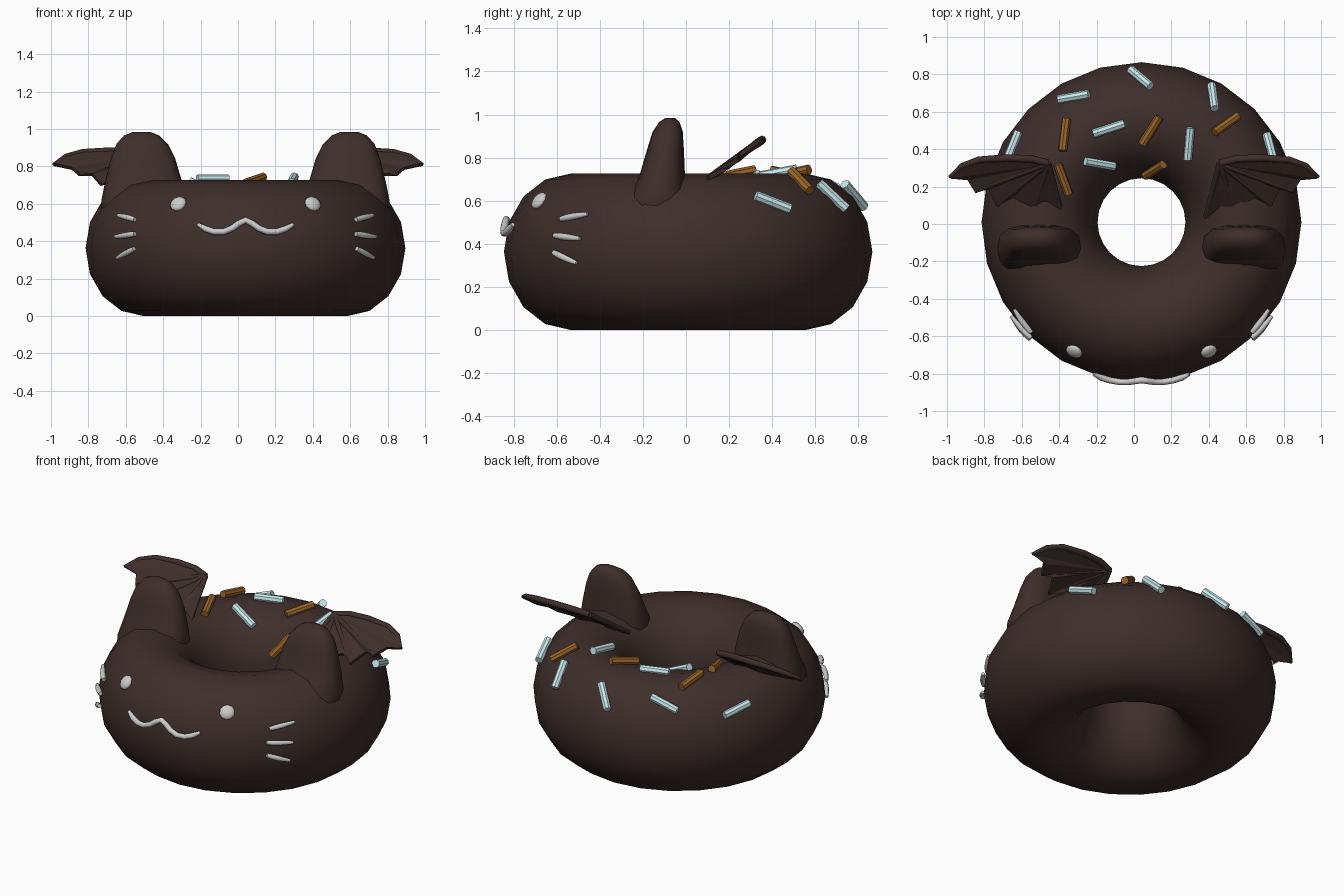
import bpy, bmesh, math
from mathutils import Vector, Matrix

if "Cube" in bpy.data.objects:
    bpy.data.objects.remove(bpy.data.objects["Cube"])

CX, CY, CZ = 0.04, 0.01, 0.363       # ring centre
RM, A, B = 0.545, 0.31, 0.363        # ring radius, section half width and height


def material(name, rgb):
    m = bpy.data.materials.new(name)
    m.diffuse_color = (*rgb, 1)
    m.use_nodes = True
    m.node_tree.nodes["Principled BSDF"].inputs["Base Color"].default_value = m.diffuse_color
    return m


CHOC = material("chocolate", (0.048, 0.027, 0.024))
WHITE = material("icing", (0.8, 0.8, 0.78))
PALE = material("pale_blue", (0.58, 0.82, 0.84))
ORANGE = material("orange", (0.32, 0.13, 0.022))


def finish(name, bm, mat, smooth=True):
    bmesh.ops.recalc_face_normals(bm, faces=bm.faces)
    me = bpy.data.meshes.new(name)
    bm.to_mesh(me)
    bm.free()
    for p in me.polygons:
        p.use_smooth = smooth
    me.materials.append(mat)
    ob = bpy.data.objects.new(name, me)
    bpy.context.collection.objects.link(ob)
    return ob


def bridge(bm, r0, r1):
    n = len(r0)
    for i in range(n):
        bm.faces.new((r0[i], r0[(i + 1) % n], r1[(i + 1) % n], r1[i]))


def tube(name, pts, radius, mat, radii=None):
    cu = bpy.data.curves.new(name, 'CURVE')
    cu.dimensions = '3D'
    cu.bevel_depth = radius
    cu.bevel_resolution = 2
    cu.use_fill_caps = True
    sp = cu.splines.new('POLY')
    sp.points.add(len(pts) - 1)
    for i, p in enumerate(pts):
        sp.points[i].co = (*p, 1)
        sp.points[i].radius = radii[i] if radii else 1
    cu.materials.append(mat)
    ob = bpy.data.objects.new(name, cu)
    bpy.context.collection.objects.link(ob)


def normal_at(p):
    d = Vector((p.x - CX, p.y - CY, 0))
    out = d.normalized() * (d.length - RM) / A ** 2
    return Vector((out.x, out.y, (p.z - CZ) / B ** 2)).normalized()


def on_front(x, z, lift=0.0):
    r = RM + A * math.sqrt(1 - ((z - CZ) / B) ** 2)
    p = Vector((x, CY - math.sqrt(r * r - (x - CX) ** 2), z))
    return p + normal_at(p) * lift


def on_top(x, y, lift=0.0):
    d = math.hypot(x - CX, y - CY) - RM
    p = Vector((x, y, CZ + B * math.sqrt(max(0.0, 1 - (d / A) ** 2))))
    return p + normal_at(p) * lift


# ring body
bm = bmesh.new()
rings = []
for i in range(24):
    t = math.tau * i / 24
    ring = []
    for j in range(16):
        s = math.tau * j / 16
        r = RM + A * math.cos(s)
        ring.append(bm.verts.new((CX + r * math.cos(t), CY + r * math.sin(t), CZ + B * math.sin(s))))
    rings.append(ring)
for i in range(24):
    bridge(bm, rings[i], rings[(i + 1) % 24])
finish("ring_body", bm, CHOC)

# ears: z, outer x, inner x, front y, back y of each ring (left side)
EAR = [(0.48, -0.73, -0.29, -0.30, 0.02), (0.62, -0.73, -0.28, -0.27, 0.005),
       (0.72, -0.71, -0.30, -0.215, -0.005), (0.84, -0.68, -0.335, -0.18, -0.01),
       (0.92, -0.65, -0.375, -0.155, -0.015), (0.965, -0.61, -0.42, -0.125, -0.03),
       (0.985, -0.56, -0.47, -0.095, -0.05)]
for side, label in ((-1, "right"), (1, "left")):
    bm = bmesh.new()
    rings = []
    for z, x0, x1, y0, y1 in EAR:
        ring = []
        for k in range(16):
            c, s = math.cos(math.tau * k / 16), math.sin(math.tau * k / 16)
            c = math.copysign(abs(c) ** 0.75, c)
            s = math.copysign(abs(s) ** 0.75, s)
            x = (x0 + x1) / 2 + (x1 - x0) / 2 * c
            ring.append(bm.verts.new((CX + side * (x - CX), (y0 + y1) / 2 + (y1 - y0) / 2 * s, z)))
        rings.append(ring)
    for a, b in zip(rings, rings[1:]):
        bridge(bm, a, b)
    bm.faces.new(rings[-1])
    bm.faces.new(rings[0])
    finish(label + "_ear", bm, CHOC)

# bat wings: scalloped membrane on a tilted plane with ribs to each point
SHOULDER = (0.46, 0.325)
LEAD = [(0.55, 0.348), (0.68, 0.353), (0.83, 0.343), (0.92, 0.31), (0.985, 0.25)]
TRAIL = [(0.89, 0.235), (0.85, 0.175), (0.78, 0.185), (0.735, 0.10),
         (0.65, 0.14), (0.53, 0.09), (0.46, 0.09), (0.38, 0.035)]
VALLEYS = {TRAIL[0], TRAIL[2], TRAIL[4], TRAIL[6]}
UP = Vector((0, -0.57, 0.82))


def wing_point(p, side, lift=0.0):
    return Vector((side * p[0], p[1], 0.705 + 0.7 * (p[1] - 0.1))) + UP * lift


for side, label in ((-1, "right"), (1, "left")):
    bm = bmesh.new()
    hub = bm.verts.new(wing_point(SHOULDER, side))
    edge = [bm.verts.new(wing_point(p, side, -0.012 if p in VALLEYS else 0)) for p in LEAD + TRAIL]
    for a, b in zip(edge, edge[1:]):
        bm.faces.new((hub, a, b))
    ob = finish(label + "_wing", bm, CHOC, False)
    mod = ob.modifiers.new("thickness", 'SOLIDIFY')
    mod.thickness = 0.022
    mod.offset = 0
    tube(label + "_wing_front_rib", [wing_point(p, side) for p in [SHOULDER] + LEAD], 0.02, CHOC,
         [1, 1, 1, 0.9, 0.8, 0.5])
    for k, i in enumerate((1, 3, 5, 7)):
        tube(f"{label}_wing_rib_{k + 1}", [wing_point(p, side) for p in (SHOULDER, TRAIL[i])], 0.018, CHOC,
             [1, 0.6])

# sprinkles: x, y, heading seen from above, colour
SPRINKLES = [(-0.32, 0.675, 10, PALE), (0.035, 0.775, -40, PALE), (0.42, 0.675, -82, PALE),
             (0.49, 0.53, 35, ORANGE), (0.09, 0.50, 58, ORANGE), (-0.135, 0.51, 18, PALE),
             (-0.37, 0.475, 83, ORANGE), (0.295, 0.43, 85, PALE), (-0.185, 0.325, -10, PALE),
             (0.11, 0.295, 32, ORANGE), (-0.38, 0.24, -70, ORANGE), (-0.645, 0.41, 68, PALE),
             (0.725, 0.40, -75, PALE)]
for k, (x, y, ang, mat) in enumerate(SPRINKLES):
    p = on_top(x, y)
    n = normal_at(p)
    a = math.radians(ang)
    d = Vector((math.cos(a), math.sin(a), 0))
    d.z = -(d.x * n.x + d.y * n.y) / n.z
    d.normalize()
    w = n.cross(d)
    m = Matrix((w, n, d)).transposed().to_4x4()
    m.translation = p + n * 0.008
    bm = bmesh.new()
    bmesh.ops.create_cone(bm, cap_ends=True, segments=8, radius1=0.024, radius2=0.024, depth=0.175, matrix=m)
    finish(f"sprinkle_{k + 1}", bm, mat, False)

# eyes
for side, label in ((-1, "right"), (1, "left")):
    p = on_front(CX + side * 0.36, 0.60)
    n = normal_at(p)
    m = n.to_track_quat('Z', 'Y').to_matrix().to_4x4()
    m.translation = p
    bm = bmesh.new()
    bmesh.ops.create_uvsphere(bm, u_segments=10, v_segments=8, radius=0.046,
                              matrix=m @ Matrix.Diagonal((1, 1, 0.5, 1)))
    finish(label + "_eye", bm, WHITE)

# mouth
HALF = [(0.25, 0.485), (0.21, 0.462), (0.165, 0.447), (0.115, 0.447), (0.07, 0.465), (0.035, 0.49)]
path = [(-x, z) for x, z in HALF] + [(0, 0.507)] + HALF[::-1]
tube("mouth", [on_front(CX + x, z, 0.016) for x, z in path], 0.017, WHITE, [0.6] + [1] * 11 + [0.6])

# whiskers: inner and outer x, z
for side, label in ((-1, "right"), (1, "left")):
    for k, (x0, z0, x1, z1) in enumerate([(0.585, 0.513, 0.675, 0.535), (0.585, 0.437, 0.69, 0.423),
                                          (0.59, 0.36, 0.68, 0.312)]):
        pts = [on_front(CX + side * (x0 + (x1 - x0) * t / 4), z0 + (z1 - z0) * t / 4, 0.008) for t in range(5)]
        tube(f"{label}_whisker_{k + 1}", pts, 0.016, WHITE, [0.8, 1, 1, 0.85, 0.6])
